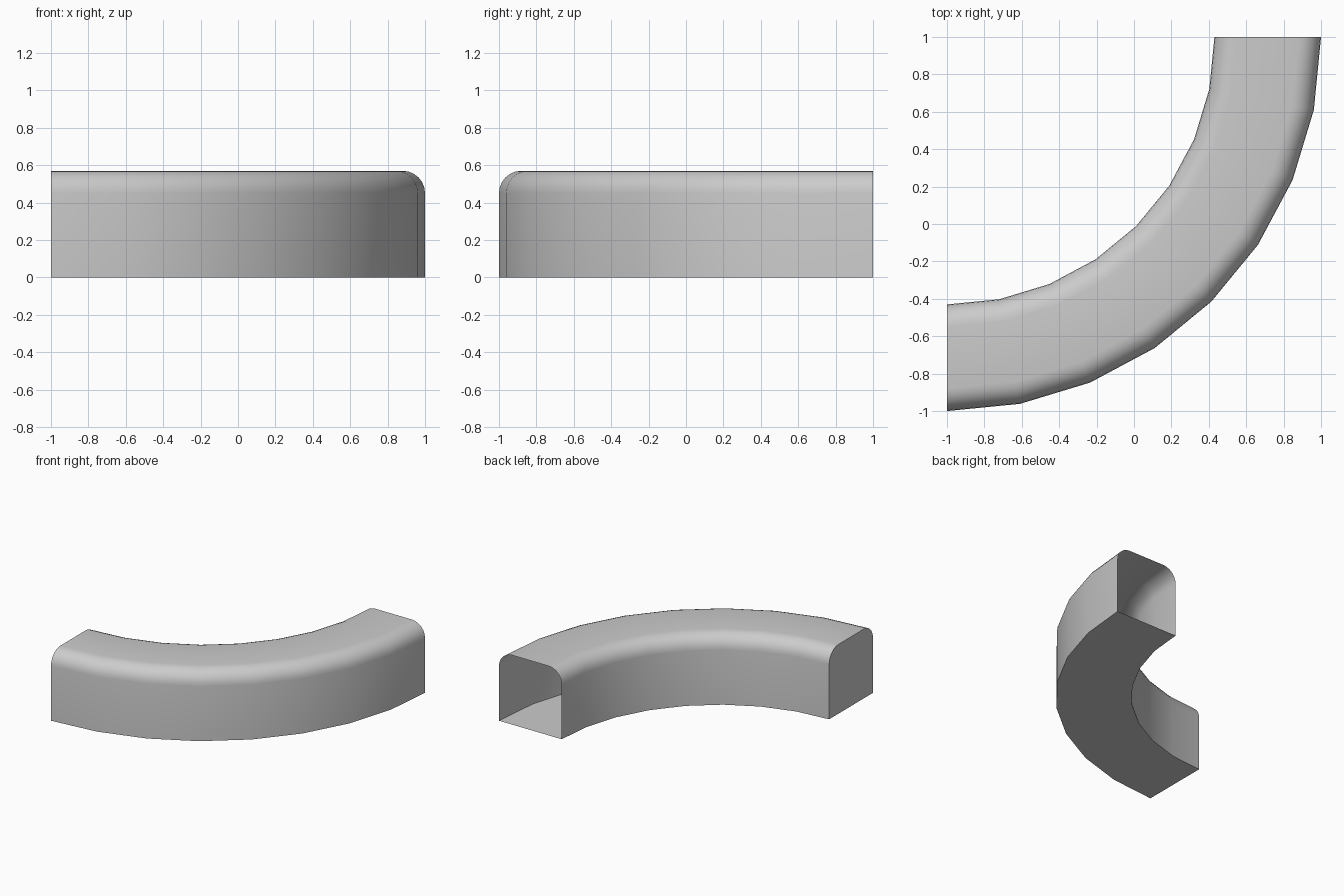
import bpy, bmesh, math

if "Cube" in bpy.data.objects:
    bpy.data.objects.remove(bpy.data.objects["Cube"])

R_IN, R_OUT, H = 1.43, 2.0, 0.57   # bend radii and height
FILLET, ARC = 0.12, 6              # rounded top edges
STEPS = 8                          # segments around the quarter turn

# cross-section (radius, z): square base, rounded top corners
profile = [(R_OUT, 0), ]
for cx, start in ((R_OUT - FILLET, 0), (R_IN + FILLET, 90)):
    for i in range(ARC + 1):
        a = math.radians(start + 90 * i / ARC)
        profile.append((cx + FILLET * math.cos(a), H - FILLET + FILLET * math.sin(a)))
profile.append((R_IN, 0))

# sweep a quarter turn around the corner (-1, 1)
bm = bmesh.new()
rings = []
for s in range(STEPS + 1):
    a = math.radians(-90 + 90 * s / STEPS)
    rings.append([bm.verts.new((-1 + r * math.cos(a), 1 + r * math.sin(a), z))
                  for r, z in profile])
n = len(profile)
for r0, r1 in zip(rings, rings[1:]):
    for i in range(n):
        j = (i + 1) % n
        bm.faces.new((r0[i], r1[i], r1[j], r0[j]))

# the left end is closed, the back end stays open
bm.faces.new(rings[0])
bmesh.ops.recalc_face_normals(bm, faces=bm.faces)

mesh = bpy.data.meshes.new("curved_duct")
bm.to_mesh(mesh)
bm.free()
duct = bpy.data.objects.new("curved_duct", mesh)
bpy.context.collection.objects.link(duct)
bpy.context.view_layer.objects.active = duct
duct.select_set(True)
bpy.ops.object.shade_smooth_by_angle(angle=math.radians(35))
